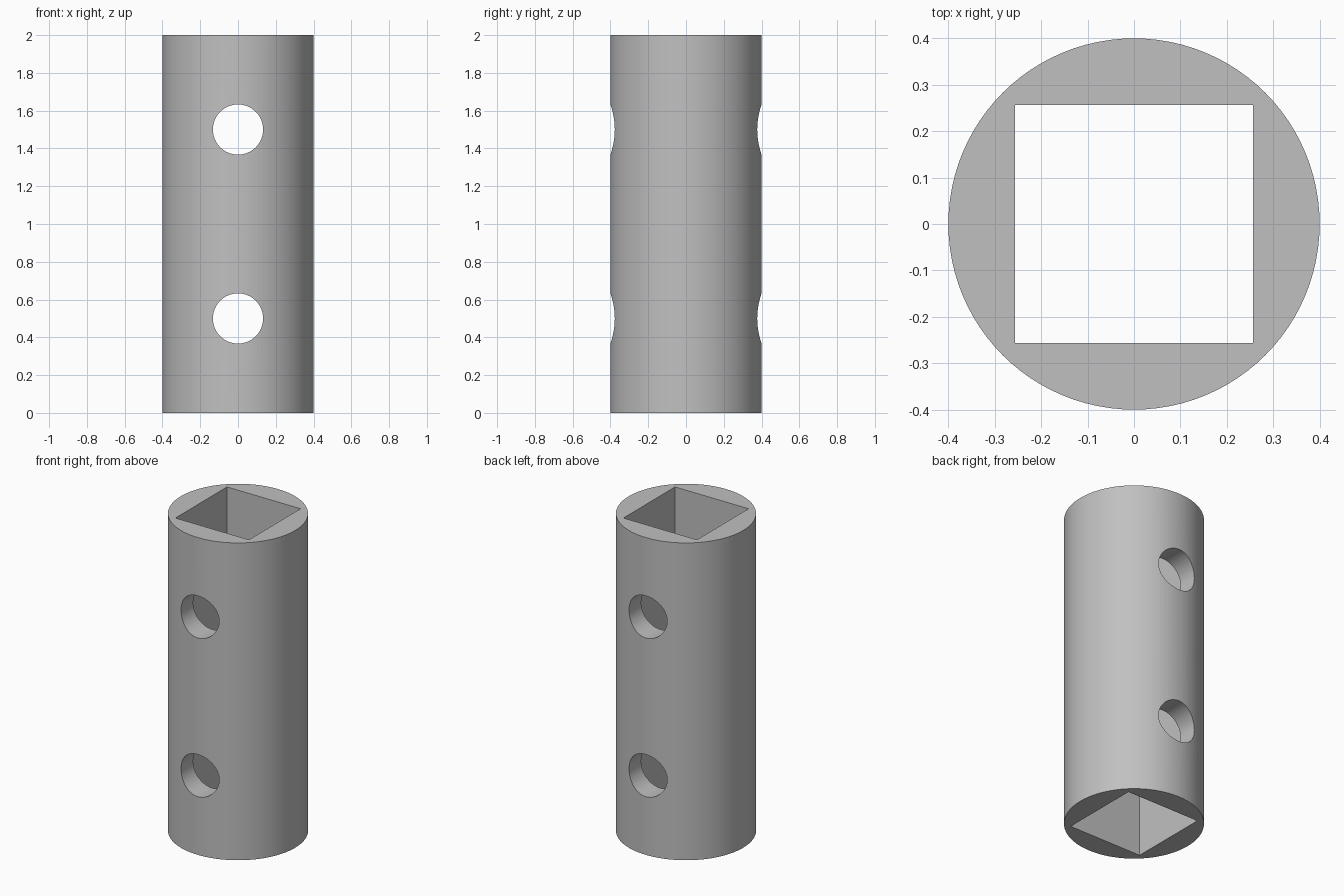
import bpy
import math

RADIUS, HEIGHT = 0.4, 2.0
BORE_SIDE = 0.513
HOLE_RADIUS = 0.133

cube = bpy.data.objects.get("Cube")
if cube:
    bpy.data.objects.remove(cube, do_unlink=True)

# Plain grey metal
grey = bpy.data.materials.new("grey_metal")
grey.use_nodes = True
colour = (0.53, 0.53, 0.53, 1.0)
grey.diffuse_color = colour
grey.node_tree.nodes["Principled BSDF"].inputs["Base Color"].default_value = colour


def cylinder(name, radius, depth, z, sides, rotation=(0, 0, 0)):
    bpy.ops.mesh.primitive_cylinder_add(vertices=sides, radius=radius, depth=depth,
                                        location=(0, 0, z), rotation=rotation)
    obj = bpy.context.object
    obj.name = name
    obj.data.materials.append(grey)
    return obj


def cut(target, cutter):
    cutter.hide_render = True
    mod = target.modifiers.new(cutter.name, 'BOOLEAN')
    mod.operation = 'DIFFERENCE'
    mod.solver = 'EXACT'
    mod.object = cutter
    bpy.context.view_layer.objects.active = target
    bpy.ops.object.modifier_apply(modifier=mod.name)
    bpy.data.objects.remove(cutter, do_unlink=True)


# Round sleeve body
sleeve = cylinder("coupling_sleeve", RADIUS, HEIGHT, HEIGHT / 2, 96)

# Square bore through the full length
bpy.ops.mesh.primitive_cube_add(size=1, location=(0, 0, HEIGHT / 2))
bore = bpy.context.object
bore.name = "square_bore_cutter"
bore.scale = (BORE_SIDE, BORE_SIDE, HEIGHT * 1.2)
bore.data.materials.append(grey)
cut(sleeve, bore)

# Two pin holes through the front and back walls
for z in (0.5, 1.5):
    cut(sleeve, cylinder("pin_hole_cutter", HOLE_RADIUS, 1.2, z, 64, (math.pi / 2, 0, 0)))

# Smooth walls with crisp rims
bpy.ops.object.select_all(action='DESELECT')
sleeve.select_set(True)
bpy.context.view_layer.objects.active = sleeve
bpy.ops.object.shade_smooth_by_angle(angle=math.radians(30))
